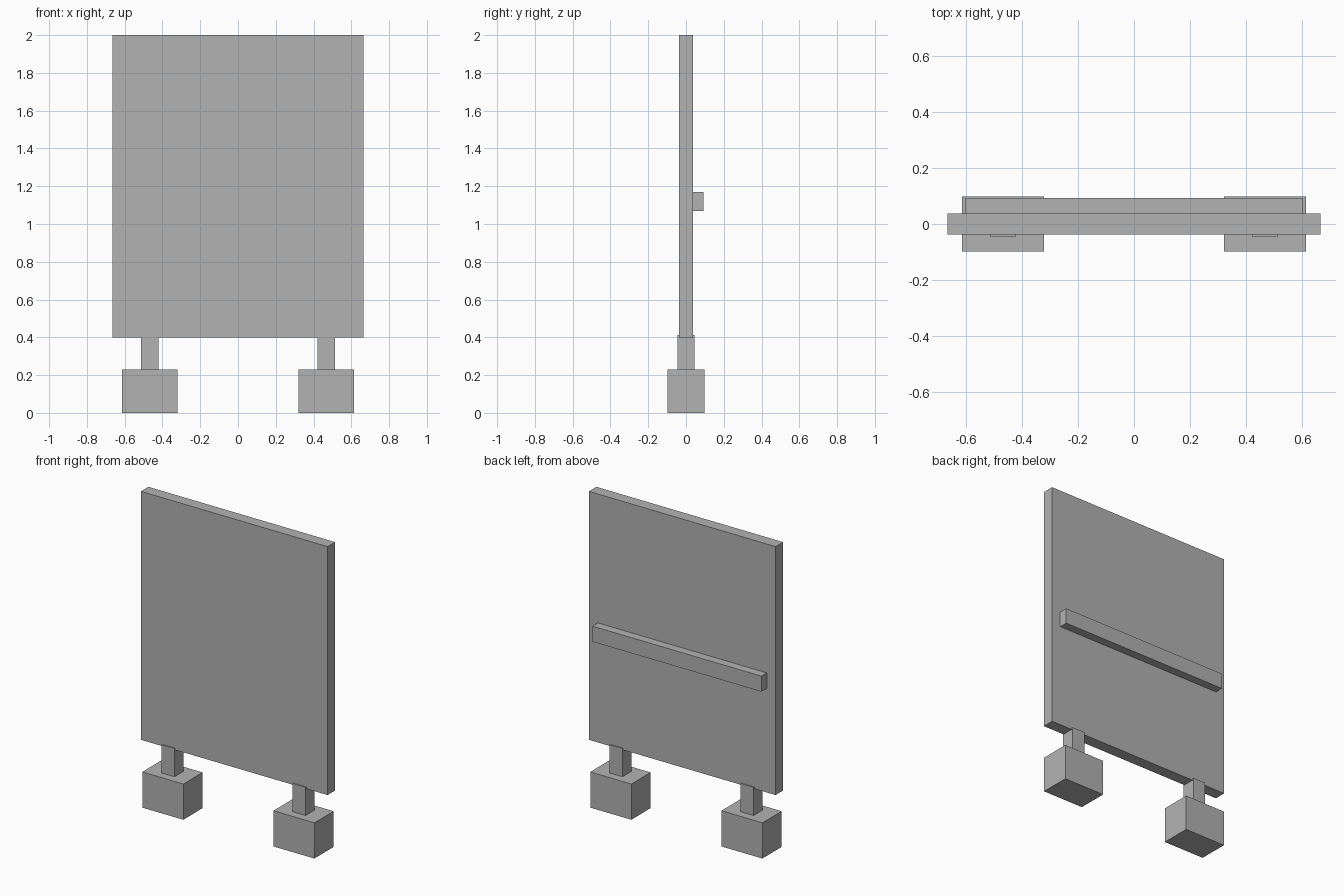
import bpy

if "Cube" in bpy.data.objects:
    bpy.data.objects.remove(bpy.data.objects["Cube"])

grey = bpy.data.materials.new("plain_grey")
grey.diffuse_color = (0.448, 0.448, 0.448, 1.0)
grey.use_nodes = True
grey.node_tree.nodes["Principled BSDF"].inputs["Base Color"].default_value = grey.diffuse_color


def box(name, x, y, z):
    """Add a box spanning the given (min, max) range on each axis."""
    spans = (x, y, z)
    bpy.ops.mesh.primitive_cube_add(size=1, location=[(a + b) / 2 for a, b in spans])
    obj = bpy.context.object
    obj.name = name
    obj.scale = [b - a for a, b in spans]
    bpy.ops.object.transform_apply(location=False, rotation=False, scale=True)
    obj.data.materials.append(grey)
    return obj


# Upright board
box("panel", (-0.665, 0.665), (-0.038, 0.038), (0.4, 2.0))

# Horizontal brace on the back
box("back_rail", (-0.602, 0.602), (0.038, 0.093), (1.07, 1.17))

# Post and foot block on each side
for side, cx in (("left", -0.467), ("right", 0.467)):
    box(side + "_post", (cx - 0.046, cx + 0.046), (-0.045, 0.045), (0.23, 0.412))
    box(side + "_foot", (cx - 0.146, cx + 0.146), (-0.098, 0.098), (0.0, 0.23))
